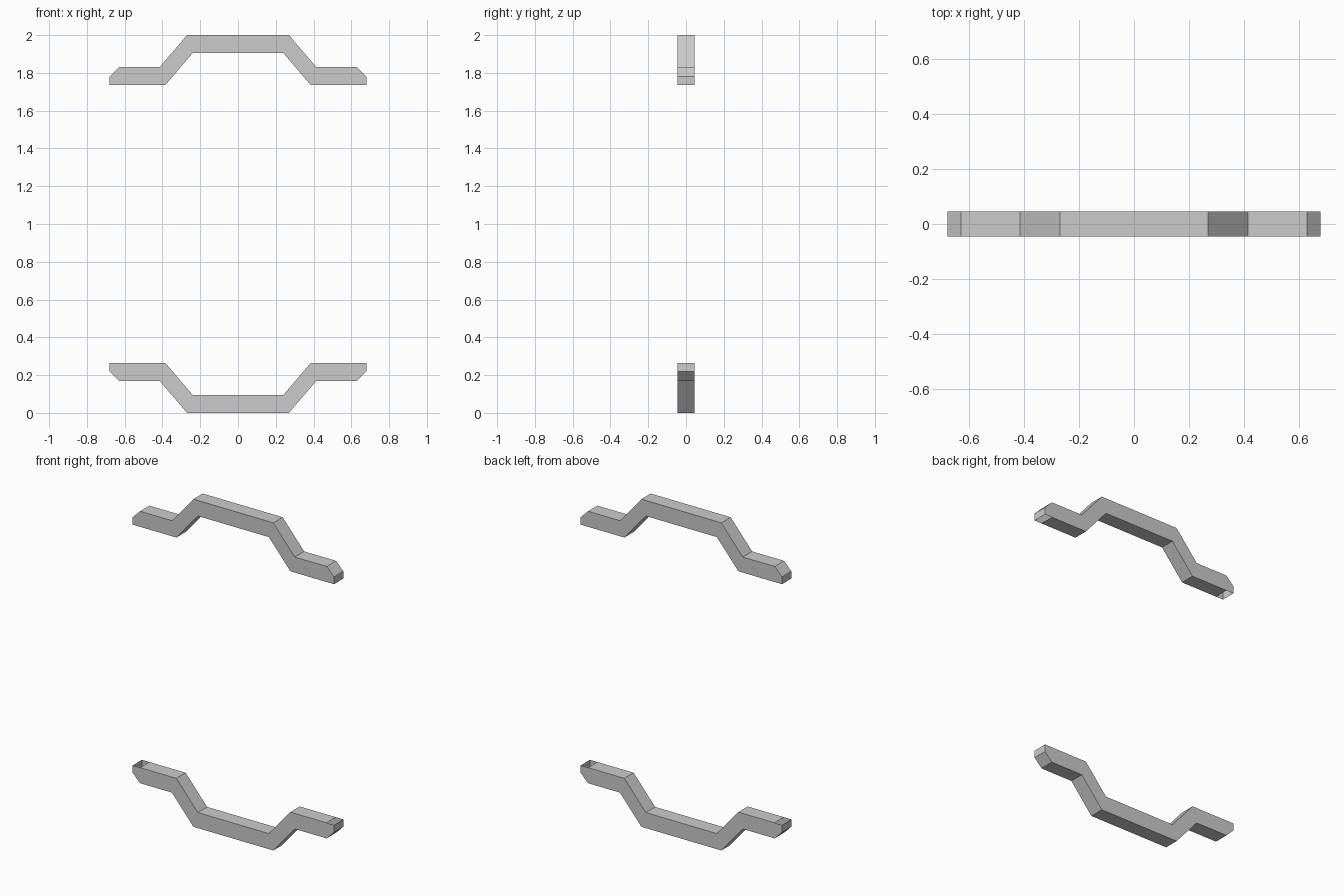
import bpy
import bmesh

cube = bpy.data.objects.get("Cube")
if cube:
    bpy.data.objects.remove(cube, do_unlink=True)

grey = bpy.data.materials.new("light_grey")
grey.use_nodes = True
colour = (0.6, 0.6, 0.6, 1)
grey.diffuse_color = colour
grey.node_tree.nodes["Principled BSDF"].inputs["Base Color"].default_value = colour

HALF_DEPTH = 0.045
# Half outline of the lower bracket: outer edge, then inner edge back to the middle
OUTER = [(0.27, 0), (0.415, 0.17), (0.63, 0.17), (0.68, 0.22)]
INNER = [(0.68, 0.265), (0.63, 0.265), (0.385, 0.265), (0.24, 0.095)]


def bracket(name, flip):
    """Cranked bar; flip turns it upside down at the top."""
    half = OUTER + INNER
    outline = half + [(-x, z) for x, z in reversed(half)]
    bm = bmesh.new()
    rings = [[bm.verts.new((x, y, 2 - z if flip else z)) for x, z in outline]
             for y in (-HALF_DEPTH, HALF_DEPTH)]
    front, back = rings
    bm.faces.new(front)
    bm.faces.new(back)
    count = len(outline)
    for i in range(count):
        j = (i + 1) % count
        bm.faces.new((front[i], front[j], back[j], back[i]))
    bmesh.ops.recalc_face_normals(bm, faces=bm.faces)
    # The inner side is open above each chamfered tip
    tips = [f for f in bm.faces if abs(f.normal.z) > 0.9
            and abs(f.calc_center_median().x) > 0.64]
    bmesh.ops.delete(bm, geom=tips, context="FACES_ONLY")
    mesh = bpy.data.meshes.new(name)
    bm.to_mesh(mesh)
    bm.free()
    mesh.materials.append(grey)
    obj = bpy.data.objects.new(name, mesh)
    bpy.context.collection.objects.link(obj)


bracket("lower_bracket", False)
bracket("upper_bracket", True)
